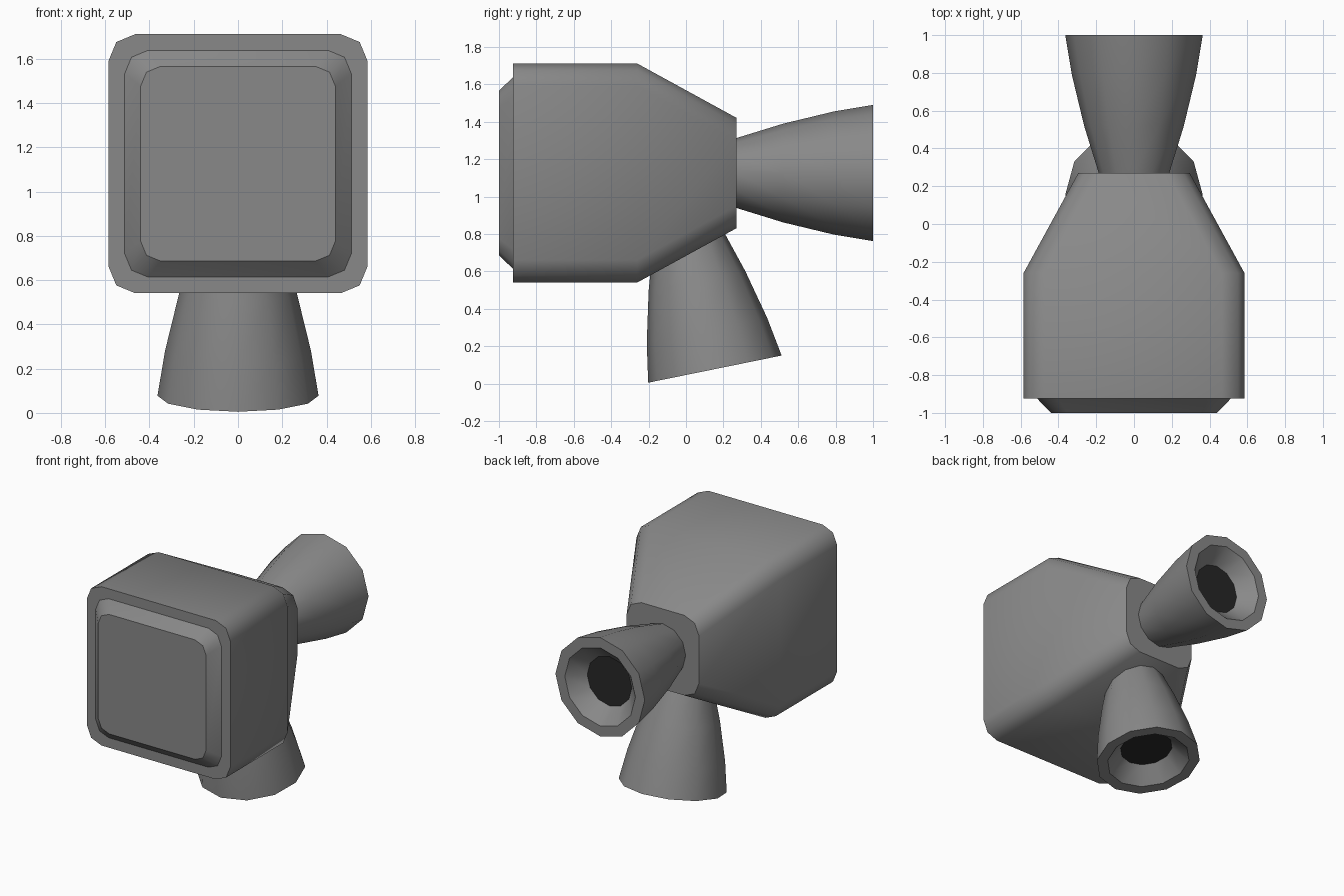
import bpy, bmesh, math

if "Cube" in bpy.data.objects:
    bpy.data.objects.remove(bpy.data.objects["Cube"])

def material(name, v):
    m = bpy.data.materials.new(name)
    m.diffuse_color = (v, v, v, 1)
    m.use_nodes = True
    m.node_tree.nodes["Principled BSDF"].inputs["Base Color"].default_value = m.diffuse_color
    return m

grey = material("grey metal", 0.25)
dark = material("dark opening", 0.02)

def loft(name, rings, flat_bands, mats, end_mat=0):
    """Skin a list of equal-length point rings, capping both ends."""
    bm = bmesh.new()
    loops = [[bm.verts.new(p) for p in ring] for ring in rings]
    n = len(loops[0])
    for k in range(len(loops) - 1):
        for i in range(n):
            j = (i + 1) % n
            f = bm.faces.new((loops[k][i], loops[k][j], loops[k + 1][j], loops[k + 1][i]))
            f.smooth = k not in flat_bands
    bm.faces.new(loops[0][::-1])
    end = bm.faces.new(loops[-1])
    end.material_index = end_mat
    bmesh.ops.recalc_face_normals(bm, faces=bm.faces[:])
    me = bpy.data.meshes.new(name)
    bm.to_mesh(me)
    bm.free()
    for m in mats:
        me.materials.append(m)
    ob = bpy.data.objects.new(name, me)
    bpy.context.collection.objects.link(ob)
    return ob

CZ = 1.126  # height of the body axis

def rounded_square(y, half, r):
    pts = []
    for q in range(4):
        a0 = q * math.pi / 2
        cx = (half - r) * (1 if q in (0, 3) else -1)
        cz = (half - r) * (1 if q in (0, 1) else -1)
        for s in range(3):
            a = a0 + s * math.pi / 4
            pts.append((cx + r * math.cos(a), y, CZ + cz + r * math.sin(a)))
    return pts

# body: raised front plate, step, straight block, tapered rear
loft("thruster_body",
     [rounded_square(*s) for s in ((-1.0, 0.44, 0.09), (-0.925, 0.512, 0.105),
                                   (-0.925, 0.585, 0.12), (-0.26, 0.585, 0.12),
                                   (0.27, 0.295, 0.12))],
     {1}, [grey])

# nozzles: flared bell, flat rim, tapering mouth with a dark floor
PROFILE = [(0, 0.187), (0.25, 0.264), (0.52, 0.329), (0.73, 0.364), (0.73, 0.288), (0.62, 0.182)]

def nozzle(name, base, tilt):
    rings = [[(r * math.cos(i * math.pi / 6), r * math.sin(i * math.pi / 6), t)
              for i in range(12)] for t, r in PROFILE]
    ob = loft(name, rings, {3}, [grey, dark], 1)
    ob.location = base
    ob.rotation_euler = (math.radians(tilt), 0, 0)

nozzle("rear_nozzle", (0, 0.27, CZ), -90)
nozzle("lower_nozzle", (0, 0.009, 0.793), -168.5)
